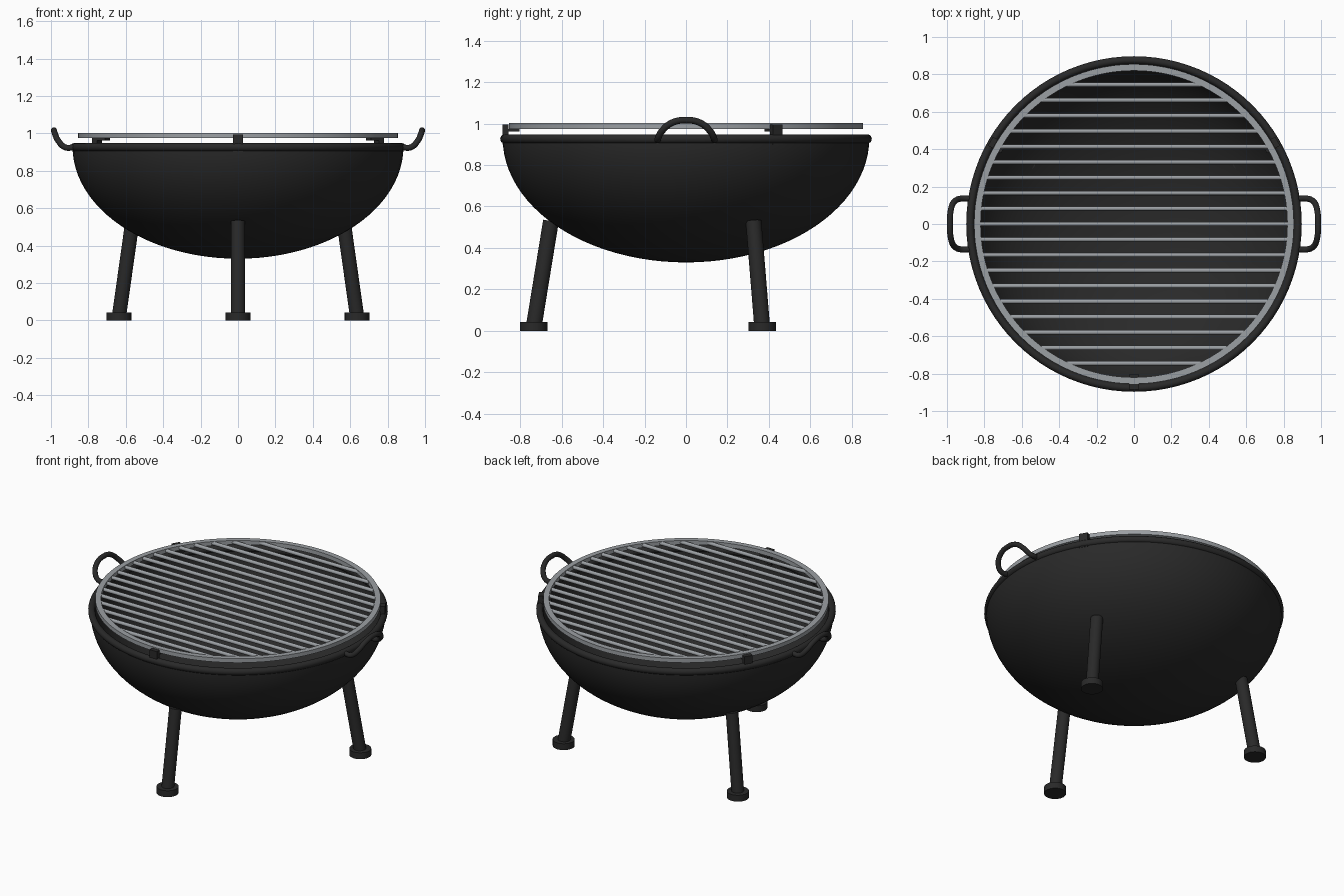
import bpy
import bmesh
from math import sin, cos, pi, radians, sqrt
from mathutils import Vector, Matrix

cube = bpy.data.objects.get("Cube")
if cube:
    bpy.data.objects.remove(cube, do_unlink=True)


def make_material(name, rgb, roughness):
    mat = bpy.data.materials.new(name)
    mat.use_nodes = True
    mat.diffuse_color = (*rgb, 1)
    bsdf = mat.node_tree.nodes["Principled BSDF"]
    bsdf.inputs["Base Color"].default_value = (*rgb, 1)
    bsdf.inputs["Roughness"].default_value = roughness
    return mat


IRON = make_material("black_iron", (0.022, 0.022, 0.022), 0.6)
STEEL = make_material("grey_steel", (0.33, 0.35, 0.37), 0.5)


def finish(name, bm, mat):
    bmesh.ops.recalc_face_normals(bm, faces=bm.faces[:])
    mesh = bpy.data.meshes.new(name)
    bm.to_mesh(mesh)
    bm.free()
    mesh.materials.append(mat)
    mesh.shade_smooth()
    mesh.set_sharp_from_angle(angle=radians(35))
    obj = bpy.data.objects.new(name, mesh)
    bpy.context.collection.objects.link(obj)
    return obj


def lathe(name, profile, mat, steps=96):
    """Spin a closed (radius, height) profile around the z axis."""
    bm = bmesh.new()
    verts = [bm.verts.new((r, 0, z)) for r, z in profile]
    edges = [bm.edges.new((v, verts[(i + 1) % len(verts)]))
             for i, v in enumerate(verts) if verts[i - 1] is not v]
    bmesh.ops.spin(bm, geom=verts + edges, cent=(0, 0, 0), axis=(0, 0, 1),
                   angle=2 * pi, steps=steps)
    bmesh.ops.remove_doubles(bm, verts=bm.verts[:], dist=0.0001)
    loose = [e for e in bm.edges if not e.link_faces]
    bmesh.ops.delete(bm, geom=loose, context='EDGES')
    return finish(name, bm, mat)


def add_rod(bm, start, end, radius, sides=24):
    start, end = Vector(start), Vector(end)
    axis = end - start
    turn = axis.to_track_quat('Z', 'Y').to_matrix().to_4x4()
    bmesh.ops.create_cone(bm, cap_ends=True, segments=sides, radius1=radius,
                          radius2=radius, depth=axis.length,
                          matrix=Matrix.Translation((start + end) / 2) @ turn)


def add_box(bm, low, high):
    low, high = Vector(low), Vector(high)
    bmesh.ops.create_cube(bm, size=1, matrix=Matrix.Translation((low + high) / 2)
                          @ Matrix.Diagonal((*(high - low), 1)))


# Bowl: half-ellipse shell with an inner wall
def arc(radius, depth, n=24):
    return [(radius * sin(pi / 2 * i / n), 0.93 - depth * cos(pi / 2 * i / n))
            for i in range(n + 1)]


lathe("fire_bowl", arc(0.885, 0.6) + arc(0.865, 0.582)[::-1], IRON)

# Rolled rim
lathe("bowl_rim", [(0.876 + 0.021 * cos(2 * pi * i / 16),
                    0.926 + 0.022 * sin(2 * pi * i / 16)) for i in range(16)], IRON)

# Grate: flat ring and parallel bars
lathe("grate_ring", [(0.82, 0.975), (0.855, 0.975), (0.855, 1.002), (0.82, 1.002)], STEEL)
bm = bmesh.new()
for i in range(-9, 10):
    y = i * 0.0828
    half = sqrt(0.835 ** 2 - y ** 2)
    add_rod(bm, (-half, y, 0.988), (half, y, 0.988), 0.012, 16)
finish("grate_bars", bm, STEEL)

# Three legs with feet, and a grate bracket above each
for label, degrees in (("front", -90), ("back_left", 30), ("back_right", 150)):
    angle = radians(degrees)

    bm = bmesh.new()
    add_rod(bm, (0.735, 0, 0.02), (0.652, 0, 0.53), 0.038)
    leg = finish(label + "_leg", bm, IRON)

    bm = bmesh.new()
    add_rod(bm, (0.735, 0, 0), (0.735, 0, 0.042), 0.066, 32)
    foot = finish(label + "_foot", bm, IRON)

    bm = bmesh.new()
    add_box(bm, (0.856, -0.027, 0.9), (0.886, 0.027, 0.995))
    add_box(bm, (0.805, -0.027, 0.963), (0.86, 0.027, 0.975))
    bracket = finish(label + "_grate_bracket", bm, IRON)

    for part in (leg, foot, bracket):
        part.rotation_euler.z = angle

# Upswept handles on both sides
half_path = [(0.875, 0.135, 0.925), (0.925, 0.136, 0.926), (0.962, 0.118, 0.962),
             (0.98, 0.07, 1.003)]
path = half_path + [(0.984, 0, 1.017)] + [(x, -y, z) for x, y, z in half_path[::-1]]
for label, side in (("left", 1), ("right", -1)):
    curve = bpy.data.curves.new(label + "_handle", 'CURVE')
    curve.dimensions = '3D'
    curve.bevel_depth = 0.016
    curve.bevel_resolution = 4
    curve.use_fill_caps = True
    spline = curve.splines.new('BEZIER')
    spline.bezier_points.add(len(path) - 1)
    for point, (x, y, z) in zip(spline.bezier_points, path):
        point.co = (x * side, y * side, z)
        point.handle_left_type = point.handle_right_type = 'AUTO'
    curve.materials.append(IRON)
    handle = bpy.data.objects.new(label + "_handle", curve)
    bpy.context.collection.objects.link(handle)
